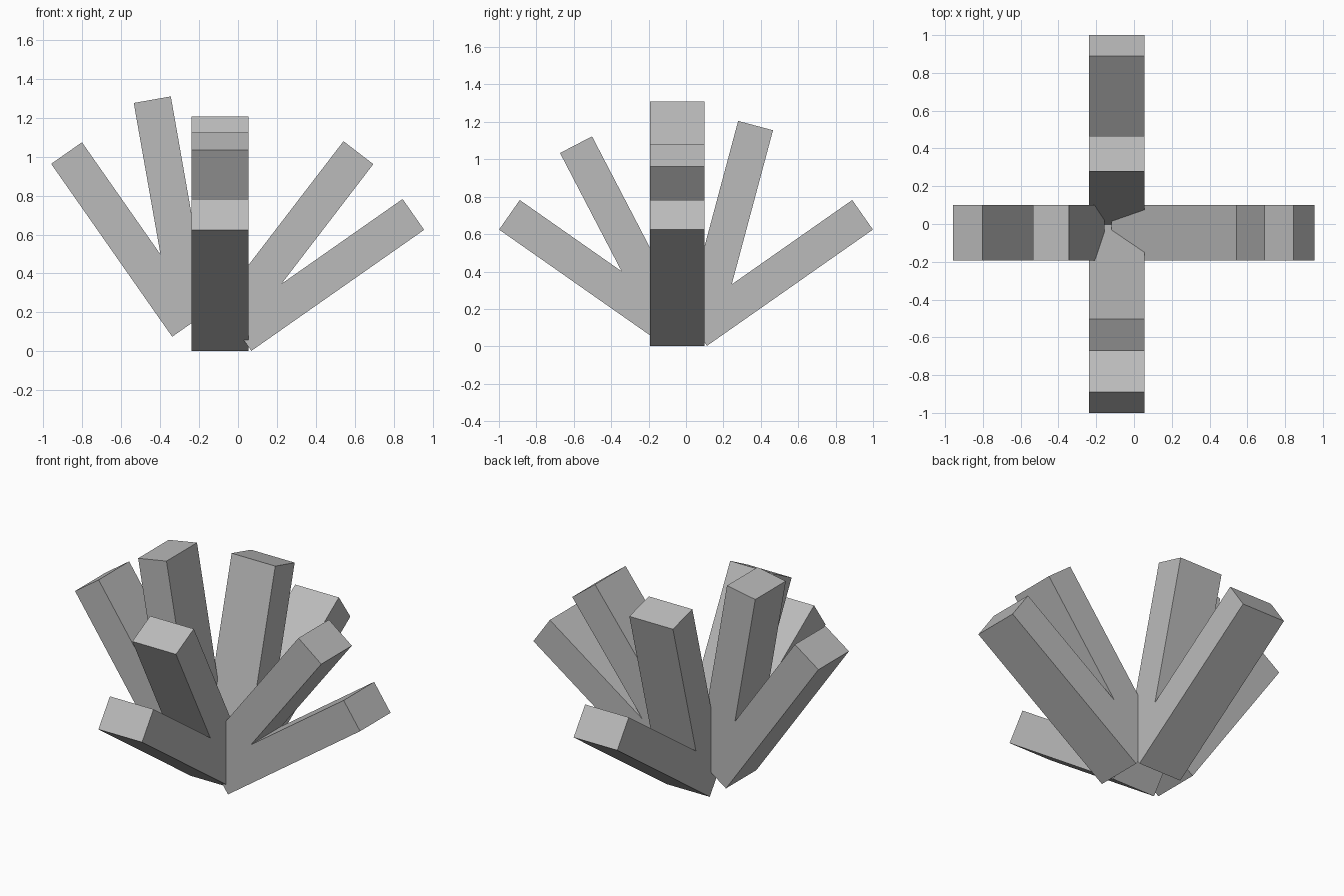
import bpy
import math
from mathutils import Matrix, Vector

cube = bpy.data.objects.get("Cube")
if cube:
    bpy.data.objects.remove(cube, do_unlink=True)

LENGTH, WIDTH, DEPTH = 1.083, 0.193, 0.293
FAN_X, FAN_Y = -0.0915, -0.047  # planes in which the two fans lie

grey = bpy.data.materials.new("plain grey")
grey.use_nodes = True
colour = (0.5, 0.5, 0.5, 1)
grey.diffuse_color = colour
grey.node_tree.nodes["Principled BSDF"].inputs["Base Color"].default_value = colour


def beam(name, side, height, tilt, along_x):
    """Square-ended beam hanging from its tip centre, tilted from vertical."""
    bpy.ops.mesh.primitive_cube_add(size=1)
    obj = bpy.context.object
    obj.name = name
    size = Matrix.Diagonal((WIDTH, DEPTH, LENGTH, 1))
    hang = Matrix.Translation((0, 0, -LENGTH / 2))
    lean = Matrix.Rotation(math.radians(tilt), 4, 'Y')
    if along_x:
        tip, turn = Vector((side, FAN_Y, height)), Matrix.Identity(4)
    else:
        tip, turn = Vector((FAN_X, side, height)), Matrix.Rotation(math.pi / 2, 4, 'Z')
    obj.data.transform(Matrix.Translation(tip) @ turn @ lean @ hang @ size)
    obj.data.materials.append(grey)


# Fan running left to right
beam("left_low_beam", 0.90, 0.703, 55, True)
beam("left_high_beam", 0.618, 1.02, 37.5, True)
beam("right_high_beam", -0.44, 1.292, -10, True)
beam("right_low_beam", -0.88, 1.018, -35, True)

# Fan running front to back
beam("front_low_beam", -0.944, 0.703, -55, False)
beam("front_high_beam", -0.588, 1.078, -27.5, False)
beam("back_high_beam", 0.372, 1.18, 15, False)
beam("back_low_beam", 0.944, 0.703, 55, False)
